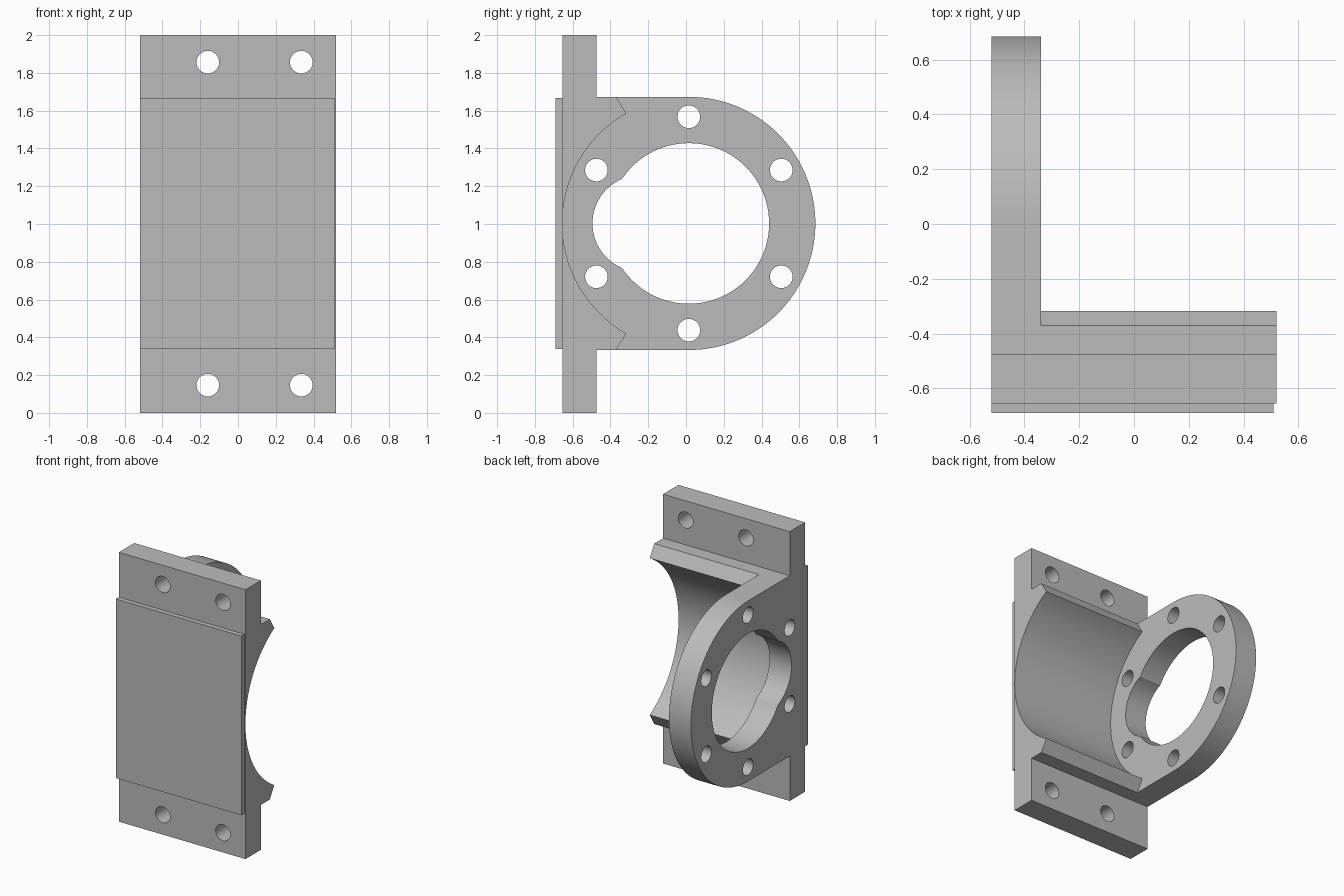
import bpy, bmesh, math

if "Cube" in bpy.data.objects:
    bpy.data.objects.remove(bpy.data.objects["Cube"], do_unlink=True)

grey = bpy.data.materials.new("plain_grey")
grey.use_nodes = True
colour = (0.5, 0.5, 0.5, 1)
grey.diffuse_color = colour
grey.node_tree.nodes["Principled BSDF"].inputs["Base Color"].default_value = colour

LEFT, RIGHT, INNER = -0.52, 0.52, -0.34      # plate ends and inner flange face
CY, CZ, R = 0.015, 1.003, 0.67               # shared axis of bore and flange
FRONT, BACK = -0.655, -0.475                 # plate faces
LOW, HIGH = CZ - R, CZ + R


def prism(name, outline, start, end, axis="x"):
    """Extrude a closed outline: (y, z) along x, or (x, z) along y."""
    bm = bmesh.new()
    place = (lambda a, b: (start, a, b)) if axis == "x" else (lambda a, b: (a, start, b))
    face = bm.faces.new([bm.verts.new(place(a, b)) for a, b in outline])
    new = bmesh.ops.extrude_face_region(bm, geom=[face])["geom"]
    shift = (end - start, 0, 0) if axis == "x" else (0, end - start, 0)
    bmesh.ops.translate(bm, vec=shift, verts=[v for v in new if isinstance(v, bmesh.types.BMVert)])
    bmesh.ops.recalc_face_normals(bm, faces=bm.faces)
    mesh = bpy.data.meshes.new(name)
    bm.to_mesh(mesh)
    bm.free()
    mesh.materials.append(grey)
    ob = bpy.data.objects.new(name, mesh)
    bpy.context.collection.objects.link(ob)
    return ob


def arc(a, b, r, first=0, last=360, steps=32):
    count = steps if last - first == 360 else steps + 1
    angles = [math.radians(first + (last - first) * i / steps) for i in range(count)]
    return [(a + r * math.cos(t), b + r * math.sin(t)) for t in angles]


def rect(a0, b0, a1, b1):
    return [(a0, b0), (a1, b0), (a1, b1), (a0, b1)]


helpers = []


def combine(target, tool, operation):
    tool.hide_render = True
    helpers.append(tool)
    mod = target.modifiers.new(tool.name, "BOOLEAN")
    mod.operation, mod.solver, mod.object = operation, "EXACT", tool


# Mounting plate with the saddle block behind it
lower = [(BACK, 0), (BACK, LOW), (-0.37, LOW), (-0.317, 0.42)]
upper = [(y, 2 * CZ - z) for y, z in reversed(lower[1:])]
outline = [(FRONT, 0)] + lower + upper + [(BACK, 2), (FRONT, 2)]
bracket = prism("flanged_saddle_bracket", outline, LEFT, RIGHT)

# Raised pad on the front
combine(bracket, prism("front_pad", rect(-0.69, 0.337, -0.64, 1.667), LEFT, 0.51), "UNION")

# Cylindrical saddle recess
combine(bracket, prism("saddle_recess", arc(CY, CZ, R, steps=128), INNER, 0.7), "DIFFERENCE")

# Round end flange
flange = arc(CY, CZ, R, -90, 90, 64) + [(FRONT, HIGH), (FRONT, LOW)]
combine(bracket, prism("end_flange", flange, LEFT, INNER), "UNION")

# Main opening and its side lobe
for name, y, r in (("main_opening", CY, 0.425), ("side_lobe", -0.239, 0.256)):
    combine(bracket, prism(name, arc(y, CZ, r, steps=96), -0.6, INNER + 0.02), "DIFFERENCE")

# Six bolt holes round the flange
for i in range(6):
    t = math.radians(30 + 60 * i)
    hole = arc(CY + 0.565 * math.cos(t), CZ + 0.565 * math.sin(t), 0.06)
    combine(bracket, prism("flange_hole", hole, -0.6, INNER + 0.02), "DIFFERENCE")

# Four mounting holes through the plate
for x in (-0.16, 0.335):
    for z in (0.147, 1.857):
        combine(bracket, prism("plate_hole", arc(x, z, 0.06), -0.8, -0.4, "y"), "DIFFERENCE")

# Bake the solid and remove the helpers
bpy.context.view_layer.update()
graph = bpy.context.evaluated_depsgraph_get()
solid = bpy.data.meshes.new_from_object(bracket.evaluated_get(graph))
bracket.modifiers.clear()
bracket.data = solid
for tool in helpers:
    bpy.data.objects.remove(tool, do_unlink=True)

bpy.ops.object.select_all(action="DESELECT")
bracket.select_set(True)
bpy.context.view_layer.objects.active = bracket
bpy.ops.object.shade_smooth_by_angle(angle=math.radians(25))
